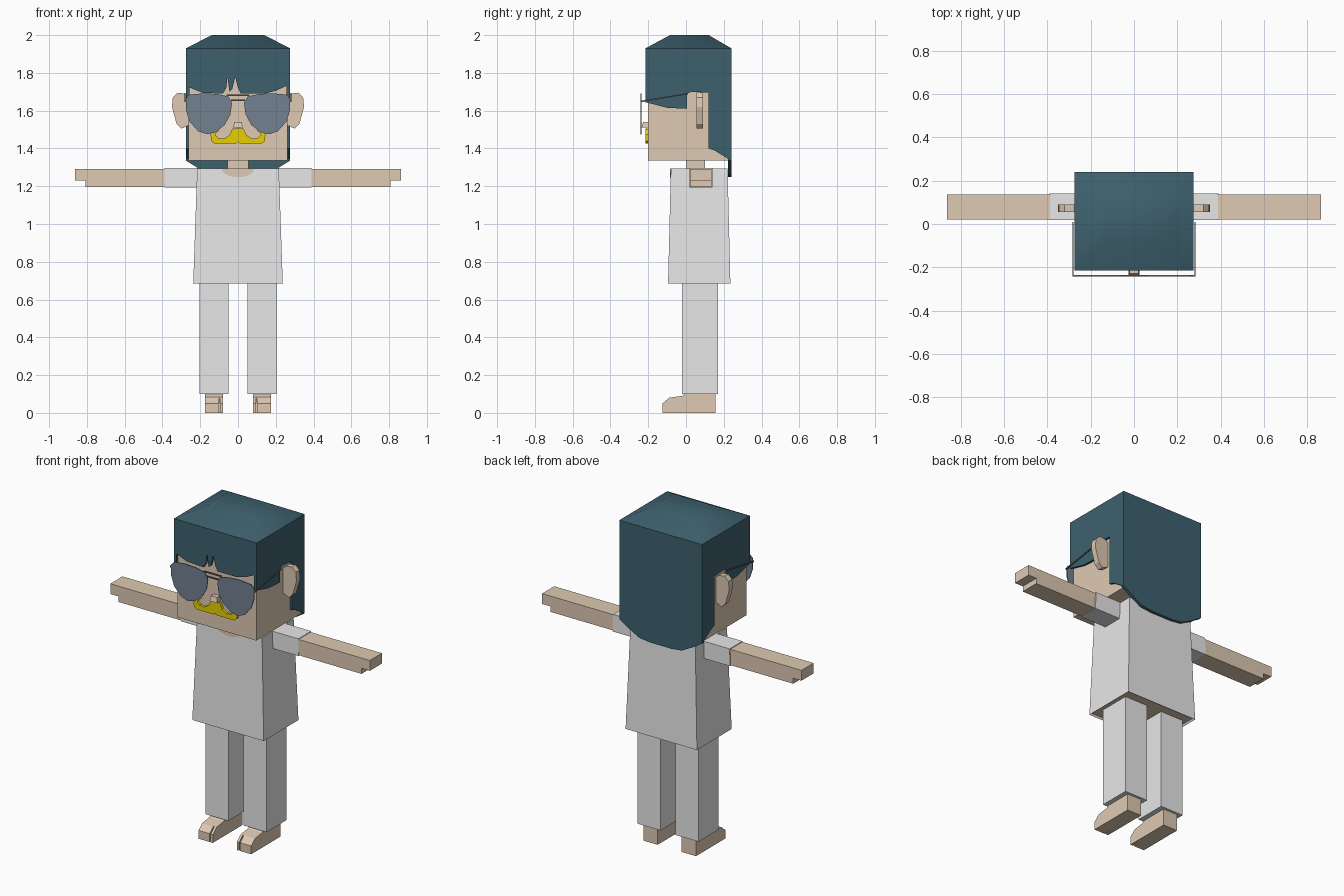
import bpy, bmesh, math
from mathutils import Vector

cube = bpy.data.objects.get("Cube")
if cube:
    bpy.data.objects.remove(cube, do_unlink=True)


def material(name, r, g, b):
    m = bpy.data.materials.new(name)
    m.use_nodes = True
    m.diffuse_color = (r, g, b, 1)
    m.node_tree.nodes["Principled BSDF"].inputs["Base Color"].default_value = (r, g, b, 1)
    return m


SKIN = material("skin", 0.73, 0.59, 0.45)
HAIR = material("teal_hair", 0.048, 0.119, 0.155)
CLOTH = material("light_cloth", 0.8, 0.8, 0.8)
LENS = material("smoky_lens", 0.17, 0.22, 0.28)
METAL = material("dark_metal", 0.12, 0.12, 0.12)
YELLOW = material("yellow_moustache", 0.79, 0.62, 0.0)


def finish(name, bm, *mats):
    bmesh.ops.recalc_face_normals(bm, faces=bm.faces)
    mesh = bpy.data.meshes.new(name)
    bm.to_mesh(mesh)
    bm.free()
    for m in mats:
        mesh.materials.append(m)
    ob = bpy.data.objects.new(name, mesh)
    bpy.context.collection.objects.link(ob)
    return ob


def prism(name, mat, pts, axis, lo, hi):
    """Extrude an outline along an axis: 'x' reads (y, z), 'y' reads (x, z)."""
    bm = bmesh.new()
    place = (lambda a, b: (lo, a, b)) if axis == "x" else (lambda a, b: (a, lo, b))
    face = bm.faces.new([bm.verts.new(place(a, b)) for a, b in pts])
    ext = bmesh.ops.extrude_face_region(bm, geom=[face])
    shift = Vector((hi - lo, 0, 0)) if axis == "x" else Vector((0, hi - lo, 0))
    bmesh.ops.translate(bm, vec=shift,
                        verts=[v for v in ext["geom"] if isinstance(v, bmesh.types.BMVert)])
    return finish(name, bm, mat)


def frustum(name, mat, bottom, top, z0, z1):
    """Box from two rectangles (x0, x1, y0, y1)."""
    bm = bmesh.new()
    bmesh.ops.create_cube(bm, size=1)
    for v in bm.verts:
        x0, x1, y0, y1 = top if v.co.z > 0 else bottom
        v.co = (x1 if v.co.x > 0 else x0, y1 if v.co.y > 0 else y0, z1 if v.co.z > 0 else z0)
    return finish(name, bm, mat)


def box(name, mat, x0, x1, y0, y1, z0, z1):
    return frustum(name, mat, (x0, x1, y0, y1), (x0, x1, y0, y1), z0, z1)


def flip(pts, s):
    return [(a * s, b) for a, b in pts]


def both(pts):
    """Complete a half outline that runs from left to the centre."""
    return pts + [(-a, b) for a, b in reversed(pts)]


# Head, neck and nose
box("head", SKIN, -0.262, 0.262, -0.2, 0.225, 1.335, 1.92)
box("neck", SKIN, -0.055, 0.055, 0.0, 0.1, 1.27, 1.34)
frustum("nose", SKIN, (-0.025, 0.025, -0.235, -0.19), (-0.02, 0.02, -0.228, -0.19), 1.51, 1.54)

# Hair: domed crown, fringe, back panel and side panels
crown = frustum("hair_crown", HAIR, (-0.275, 0.275, -0.215, 0.24), (-0.14, 0.14, -0.085, 0.12), 1.93, 2.0)
bpy.context.view_layer.objects.active = crown
crown.select_set(True)
bpy.ops.object.shade_smooth_by_angle(angle=math.radians(50))
crown.select_set(False)
prism("hair_fringe", HAIR, [
    (-0.275, 1.93), (-0.275, 1.73), (-0.19, 1.695), (-0.08, 1.69), (-0.062, 1.72),
    (-0.056, 1.78), (-0.045, 1.7), (-0.03, 1.715), (-0.015, 1.78), (0.0, 1.72), (0.015, 1.69),
    (0.14, 1.69), (0.2, 1.705), (0.275, 1.74), (0.275, 1.93)], "y", -0.215, -0.199)
prism("hair_back", HAIR, both([
    (0.275, 1.93), (0.275, 1.335), (0.21, 1.295), (0.14, 1.258), (0.07, 1.25)]), "y", 0.222, 0.24)
side_hair = [(-0.215, 1.93), (-0.215, 1.645), (-0.1, 1.615), (0.005, 1.61), (0.005, 1.69),
             (0.03, 1.7), (0.12, 1.695), (0.12, 1.4), (0.15, 1.39), (0.239, 1.335), (0.239, 1.93)]

# Half outlines for the face details
ear = [(0.255, 1.67), (0.28, 1.69), (0.32, 1.695), (0.345, 1.67), (0.35, 1.62),
       (0.325, 1.53), (0.3, 1.505), (0.255, 1.525)]
lens = [(0.05, 1.675), (0.11, 1.688), (0.18, 1.692), (0.255, 1.685), (0.275, 1.665),
        (0.275, 1.6), (0.255, 1.54), (0.21, 1.49), (0.165, 1.475), (0.12, 1.485),
        (0.07, 1.525), (0.04, 1.58), (0.032, 1.64)]
moustache = [(0.0, 1.505), (0.03, 1.505), (0.045, 1.47), (0.075, 1.452), (0.105, 1.455),
             (0.122, 1.475), (0.1, 1.495), (0.125, 1.5), (0.145, 1.475), (0.143, 1.44),
             (0.125, 1.425), (0.01, 1.425), (0.0, 1.435)]
temple = [(-0.238, 1.645), (0.01, 1.687), (0.01, 1.693), (-0.238, 1.653)]
foot = [(0.155, 0.0), (0.155, 0.105), (0.0, 0.105), (-0.02, 0.09), (-0.09, 0.08),
        (-0.118, 0.055), (-0.125, 0.05), (-0.125, 0.0)]
toe = [(-0.09, 0.0), (-0.09, 0.08), (-0.118, 0.055), (-0.125, 0.05), (-0.125, 0.0)]
heel = foot[:5] + [(-0.09, 0.0)]
hand_arm = [(0.38, 1.292), (0.862, 1.292), (0.862, 1.23), (0.807, 1.23), (0.807, 1.197), (0.38, 1.197)]

for s, side in ((1, "left"), (-1, "right")):
    def span(a, b):
        return sorted((a * s, b * s))

    # Side hair and ears
    prism(side + "_hair_panel", HAIR, side_hair, "x", *span(0.258, 0.275))
    prism(side + "_ear", SKIN, flip(ear, s), "y", 0.055, 0.09)

    # Glasses and moustache
    prism(side + "_lens", LENS, flip(lens, s), "y", -0.242, -0.236)
    prism(side + "_temple", METAL, temple, "x", *span(0.279, 0.284))
    box(side + "_hinge", METAL, *span(0.265, 0.284), -0.241, -0.237, 1.645, 1.653)
    prism(side + "_moustache", YELLOW, flip(moustache, s), "y", -0.215, -0.198)

    # Arms: sleeve and bare forearm with a stepped hand
    frustum(side + "_sleeve", CLOTH, (*span(0.2, 0.39), 0.018, 0.14),
            (*span(0.2, 0.388), 0.018, 0.14), 1.193, 1.296)
    prism(side + "_arm", SKIN, flip(hand_arm, s), "y", 0.02, 0.135)

    # Legs and feet, with a split beside the inner toe
    box(side + "_trouser_leg", CLOTH, *span(0.05, 0.203), -0.02, 0.17, 0.1, 0.7)
    prism(side + "_foot", SKIN, heel, "x", *span(0.08, 0.175))
    prism(side + "_inner_toe", SKIN, toe, "x", *span(0.08, 0.094))
    prism(side + "_outer_toes", SKIN, toe, "x", *span(0.101, 0.175))

# Glasses bridge bars
box("bridge_top", METAL, -0.06, 0.06, -0.242, -0.236, 1.677, 1.685)
box("bridge_low", METAL, -0.038, 0.038, -0.242, -0.236, 1.652, 1.66)

# Shirt, flaring downwards, with a skin underside inside the hem
shirt = frustum("shirt", CLOTH, (-0.237, 0.237, -0.095, 0.235), (-0.216, 0.216, -0.08, 0.22), 0.685, 1.293)
shirt.data.materials.append(SKIN)
bm = bmesh.new()
bm.from_mesh(shirt.data)
bm.faces.ensure_lookup_table()
hem = min(bm.faces, key=lambda f: f.calc_center_median().z)
bmesh.ops.inset_region(bm, faces=[hem], thickness=0.012, depth=-0.01)
hem.material_index = 1
bm.to_mesh(shirt.data)
bm.free()

# Rounded neckline showing skin
arc = [(0.085 * math.cos(math.pi * i / 10), 1.293 - 0.046 * math.sin(math.pi * i / 10)) for i in range(11)]
prism("neckline", SKIN, arc, "y", -0.0845, -0.078)
